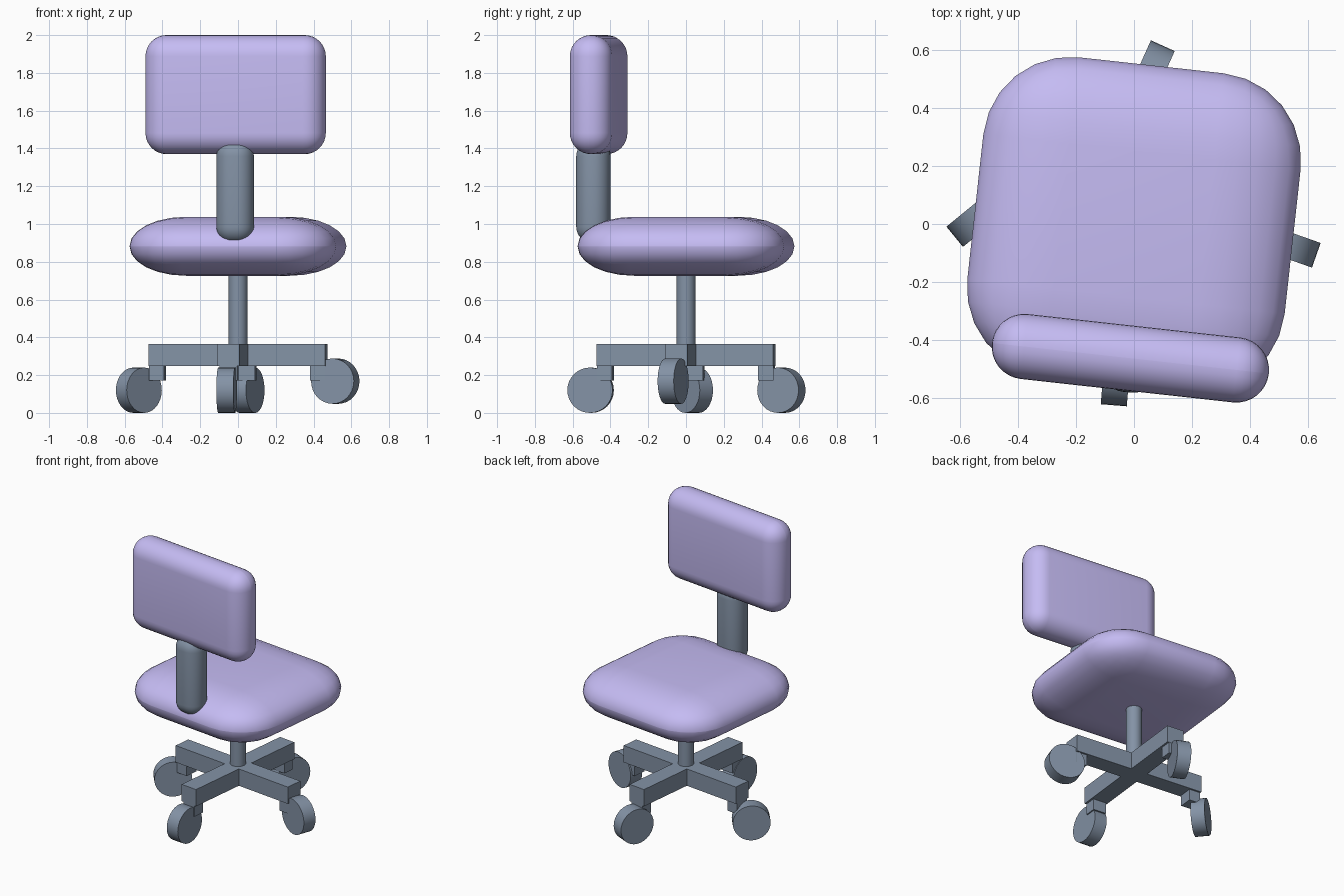
import bpy, bmesh
from math import radians, sin, cos, atan2, pi

if "Cube" in bpy.data.objects:
    bpy.data.objects.remove(bpy.data.objects["Cube"])

TURN = radians(-6.3)  # whole chair is turned slightly clockwise


def material(name, color):
    m = bpy.data.materials.new(name)
    m.diffuse_color = color
    m.use_nodes = True
    m.node_tree.nodes["Principled BSDF"].inputs["Base Color"].default_value = m.diffuse_color
    return m


PURPLE = material("purple_padding", (0.56, 0.50, 0.90, 1))
DARK = material("dark_frame", (0.23, 0.29, 0.38, 1))


def add_mesh(name, bm, mat, loc=(0, 0, 0), rot=(0, 0, TURN), smooth=True):
    me = bpy.data.meshes.new(name)
    bmesh.ops.recalc_face_normals(bm, faces=bm.faces)
    bm.to_mesh(me)
    bm.free()
    me.materials.append(mat)
    ob = bpy.data.objects.new(name, me)
    bpy.context.collection.objects.link(ob)
    ob.location, ob.rotation_euler = loc, rot
    if smooth:
        bpy.context.view_layer.objects.active = ob
        ob.select_set(True)
        bpy.ops.object.shade_smooth_by_angle(angle=radians(35))
        ob.select_set(False)
    return ob


def box(half, radius=0, segments=6, squash=1):
    """Box of given half sizes, edges rounded, then squashed in z."""
    bm = bmesh.new()
    bmesh.ops.create_cube(bm, size=2)
    bmesh.ops.scale(bm, vec=half, verts=bm.verts)
    if radius:
        bmesh.ops.bevel(bm, geom=bm.edges[:], offset=radius, segments=segments,
                        profile=0.5, affect='EDGES')
        bmesh.ops.scale(bm, vec=(1, 1, squash), verts=bm.verts)
    return bm


def cylinder(radius, depth, sides=32):
    bm = bmesh.new()
    bmesh.ops.create_cone(bm, cap_ends=True, segments=sides,
                          radius1=radius, radius2=radius, depth=depth)
    return bm


# Padded seat, backrest and the post joining them
add_mesh("seat", box((0.55, 0.55, 0.302), 0.30, 6, 0.156 / 0.302), PURPLE, (0, 0, 0.882))
add_mesh("backrest", box((0.48, 0.1125, 0.315), 0.112, 8), PURPLE, (-0.0125, -0.4625, 1.685))
add_mesh("back_post", box((0.099, 0.09, 0.272), 0.085, 8), DARK, (-0.015, -0.49, 1.172))

# Centre column
add_mesh("column", cylinder(0.05, 0.52), DARK, (0, 0, 0.54))

# Four-armed base: cross profile extruded upward
L, W = 0.471, 0.06
bm = bmesh.new()
corners = []
for i in range(4):
    c, s = cos(i * pi / 2), sin(i * pi / 2)
    for x, y in ((L, -W), (L, W), (W, W)):
        corners.append(bm.verts.new((x * c - y * s, x * s + y * c, 0.247)))
face = bm.faces.new(corners)
up = bmesh.ops.extrude_face_region(bm, geom=[face])["geom"]
bmesh.ops.translate(bm, vec=(0, 0, 0.117),
                    verts=[v for v in up if isinstance(v, bmesh.types.BMVert)])
bm.faces.new([v for v in corners]) if not face.is_valid else None
add_mesh("base_cross", bm, DARK, smooth=False)

# Casters: a block under each arm end and a swivelled wheel (one is raised)
casters = {
    "right": (0, (0.515, -0.068, 0.168), (-0.33, -0.94)),
    "back": (90, (0.05, 0.505, 0.12), (0.91, -0.41)),
    "left": (180, (-0.525, 0.032, 0.12), (0.63, -0.77)),
    "front": (270, (-0.06, -0.505, 0.12), (0.99, -0.08)),
}
for side, (deg, pos, axle) in casters.items():
    a = radians(deg) + TURN
    add_mesh(side + "_caster_block", box((0.04, 0.047, 0.042)), DARK,
             (0.43 * cos(a), 0.43 * sin(a), 0.213), (0, 0, a), smooth=False)
    add_mesh(side + "_wheel", cylinder(0.12, 0.09), DARK, pos,
             (0, pi / 2, atan2(axle[1], axle[0])))
